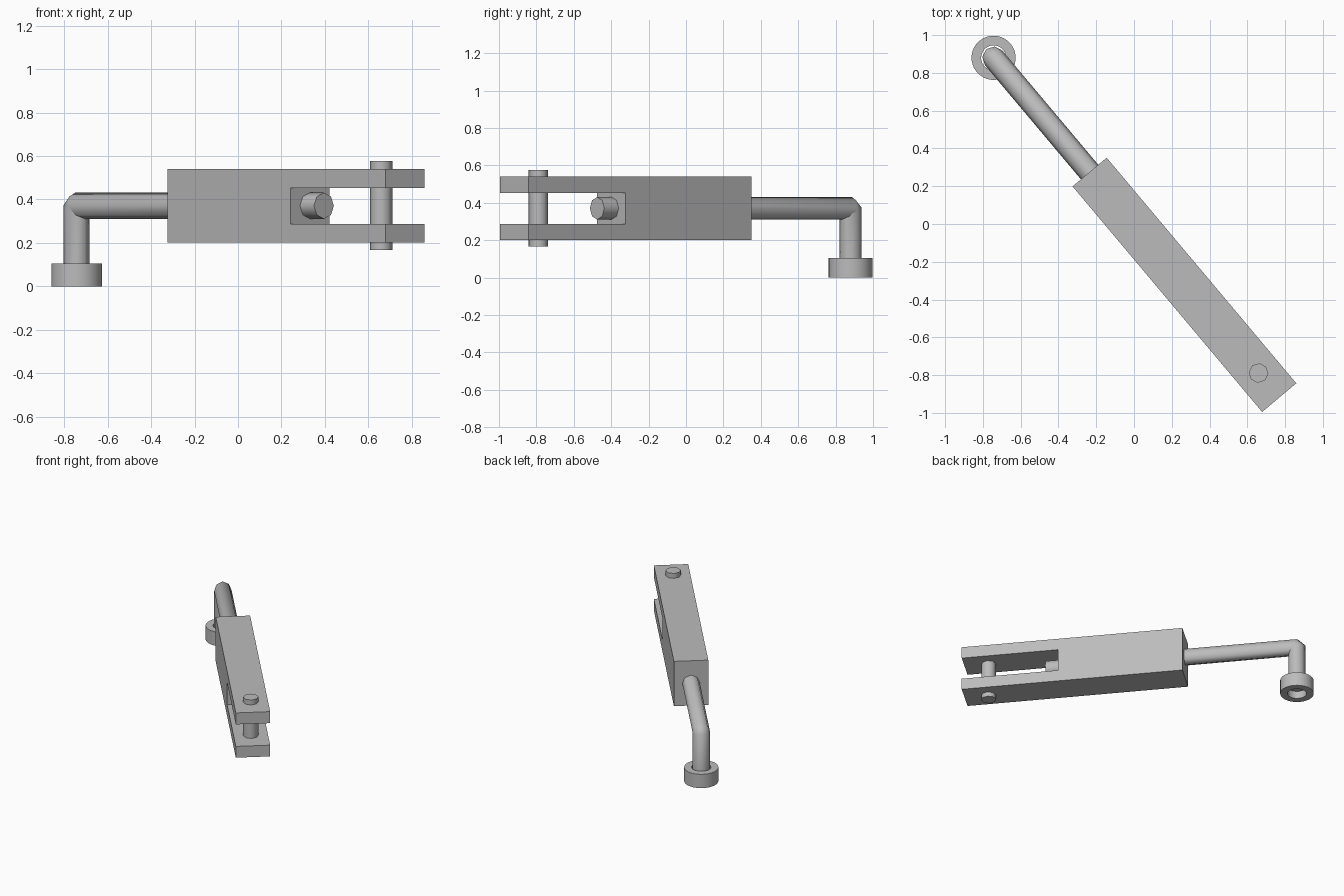
import bpy, bmesh, math
from mathutils import Vector, Matrix

if "Cube" in bpy.data.objects:
    bpy.data.objects.remove(bpy.data.objects["Cube"], do_unlink=True)

steel = bpy.data.materials.new("steel_grey")
steel.use_nodes = True
steel.diffuse_color = (0.5, 0.5, 0.5, 1)
steel.node_tree.nodes["Principled BSDF"].inputs["Base Color"].default_value = (0.5, 0.5, 0.5, 1)

# Local frame: x runs along the block from its back face, z is up
FRAME = Matrix.Translation((-0.235, 0.275, 0)) @ Matrix.Rotation(math.radians(-49.95), 4, 'Z')
AXIS_Z = 0.371
POST_X = -0.79
PIN_X = 1.39


def add_object(name, bm, smooth=None):
    bmesh.ops.recalc_face_normals(bm, faces=bm.faces)
    mesh = bpy.data.meshes.new(name)
    bm.to_mesh(mesh)
    bm.free()
    mesh.transform(FRAME)
    mesh.materials.append(steel)
    obj = bpy.data.objects.new(name, mesh)
    bpy.context.collection.objects.link(obj)
    if smooth:
        bpy.ops.object.select_all(action='DESELECT')
        obj.select_set(True)
        bpy.context.view_layer.objects.active = obj
        bpy.ops.object.shade_smooth_by_angle(angle=math.radians(smooth))
    return obj


def bridge(bm, rings, closed=False):
    pairs = list(zip(rings, rings[1:]))
    if closed:
        pairs.append((rings[-1], rings[0]))
    for a, b in pairs:
        n = len(a)
        for i in range(n):
            j = (i + 1) % n
            bm.faces.new((a[i], a[j], b[j], b[i]))


def ring(bm, centre, radius, sides, u, v):
    return [bm.verts.new(centre + radius * (u * math.cos(t) + v * math.sin(t)))
            for t in (math.tau * i / sides for i in range(sides))]


# Clevis block: C-shaped side profile extruded across its width
bm = bmesh.new()
profile = [(0, 0.202), (1.56, 0.202), (1.56, 0.287), (0.88, 0.287),
           (0.88, 0.453), (1.56, 0.453), (1.56, 0.54), (0, 0.54)]
face = bm.faces.new([bm.verts.new((x, -0.118, z)) for x, z in profile])
extruded = bmesh.ops.extrude_face_region(bm, geom=[face])
bmesh.ops.translate(bm, vec=(0, 0.236, 0),
                    verts=[g for g in extruded["geom"] if isinstance(g, bmesh.types.BMVert)])
add_object("clevis_block", bm)

# Bent rod: octagonal section swept round a mitred elbow
bm = bmesh.new()
cut = 0.015
path = [Vector(p) for p in ((POST_X, 0, 0.05), (POST_X, 0, AXIS_Z - cut),
                            (POST_X + cut, 0, AXIS_Z), (0.98, 0, AXIS_Z))]
side = Vector((0, 1, 0))
rings = []
for i, point in enumerate(path):
    before = (point - path[i - 1]).normalized() if i else None
    after = (path[i + 1] - point).normalized() if i < len(path) - 1 else None
    before, after = before or after, after or before
    tangent = (before + after).normalized()
    stretch = 1 / tangent.dot(before)
    rings.append(ring(bm, point, 0.06, 8, side, tangent.cross(side) * stretch))
bridge(bm, rings)
bm.faces.new(rings[0])
bm.faces.new(rings[-1])
add_object("bent_rod", bm, 46)

# Cross pin through both fork arms
bm = bmesh.new()
X, Y = Vector((1, 0, 0)), Vector((0, 1, 0))
rings = [ring(bm, Vector((PIN_X, 0, z)), 0.052, 8, X, Y) for z in (0.168, 0.577)]
bridge(bm, rings)
for r in rings:
    bm.faces.new(r)
add_object("cross_pin", bm, 46)

# Foot collar: open ring around the lower end of the rod
bm = bmesh.new()
section = [(0.117, 0), (0.117, 0.104), (0.066, 0.104), (0.066, 0)]
bridge(bm, [ring(bm, Vector((POST_X, 0, z)), r, 32, X, Y) for r, z in section], closed=True)
add_object("foot_collar", bm, 30)
